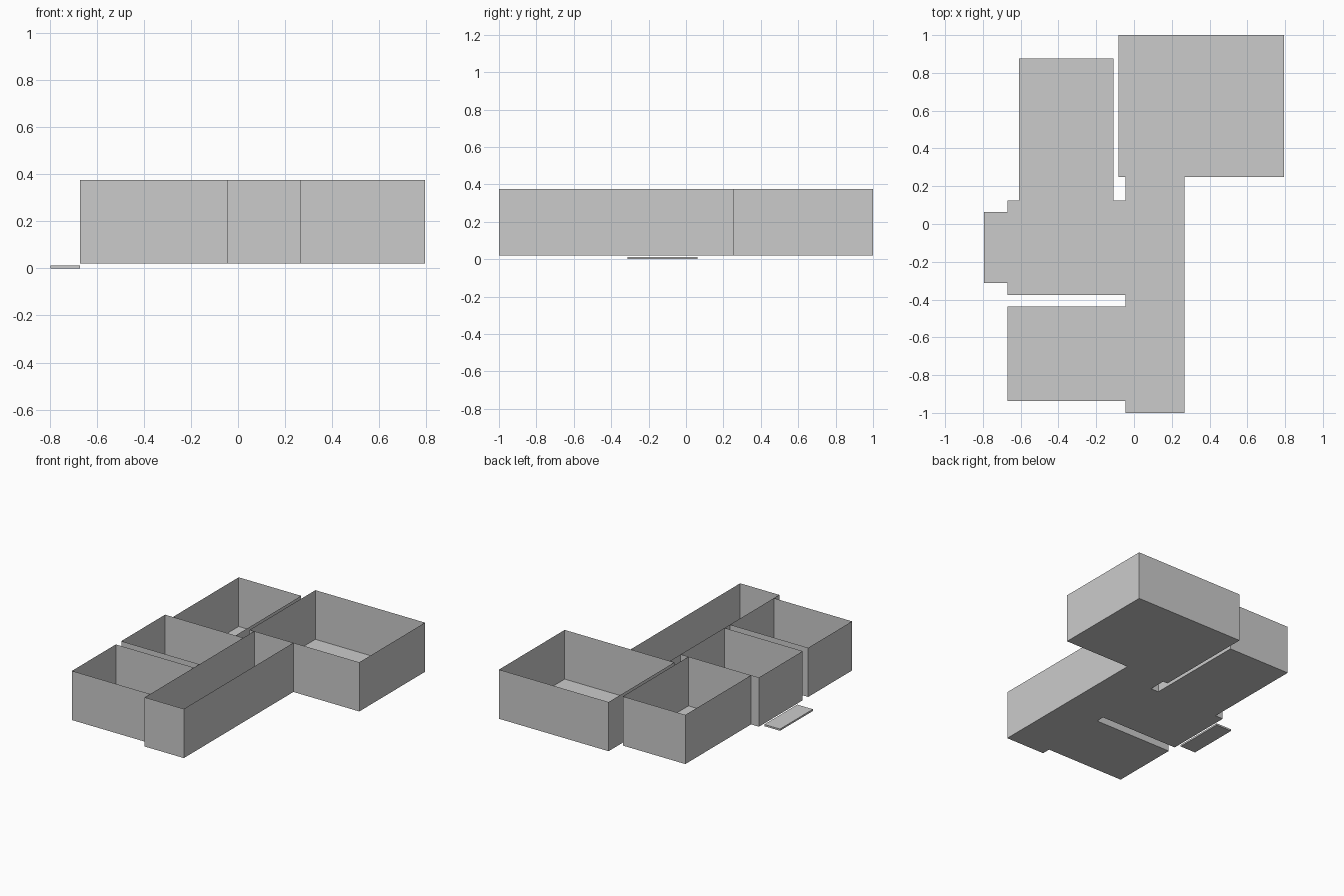
import bpy
import bmesh

if "Cube" in bpy.data.objects:
    bpy.data.objects.remove(bpy.data.objects["Cube"])

FLOOR_Z, WALL_TOP = 0.02, 0.375


def block(name, x0, x1, y0, y1, z0, z1, open_top=False):
    """Axis-aligned box between two corners, optionally without its lid."""
    bm = bmesh.new()
    bmesh.ops.create_cube(bm, size=1)
    for v in bm.verts:
        v.co.x = x1 if v.co.x > 0 else x0
        v.co.y = y1 if v.co.y > 0 else y0
        v.co.z = z1 if v.co.z > 0 else z0
    bm.normal_update()
    if open_top:
        lid = [f for f in bm.faces if f.normal.z > 0.9]
        bmesh.ops.delete(bm, geom=lid, context='FACES_ONLY')
    mesh = bpy.data.meshes.new(name)
    bm.to_mesh(mesh)
    bm.free()
    obj = bpy.data.objects.new(name, mesh)
    bpy.context.collection.objects.link(obj)
    return obj


# Rooms: floor and thin walls, open above (x0, x1, y0, y1)
rooms = {
    "hallway": (-0.045, 0.2675, -1.0, 0.25),
    "large_room": (-0.082, 0.794, 0.25, 1.0),
    "back_left_room": (-0.6075, -0.1075, 0.125, 0.875),
    "middle_room": (-0.67, -0.045, -0.375, 0.125),
    "front_left_room": (-0.67, -0.045, -0.9375, -0.4375),
}
for name, bounds in rooms.items():
    block(name, *bounds, FLOOR_Z, WALL_TOP, open_top=True)

# Low entrance slab beside the middle room
block("porch_slab", -0.795, -0.67, -0.3125, 0.0625, 0.0, 0.0125)
